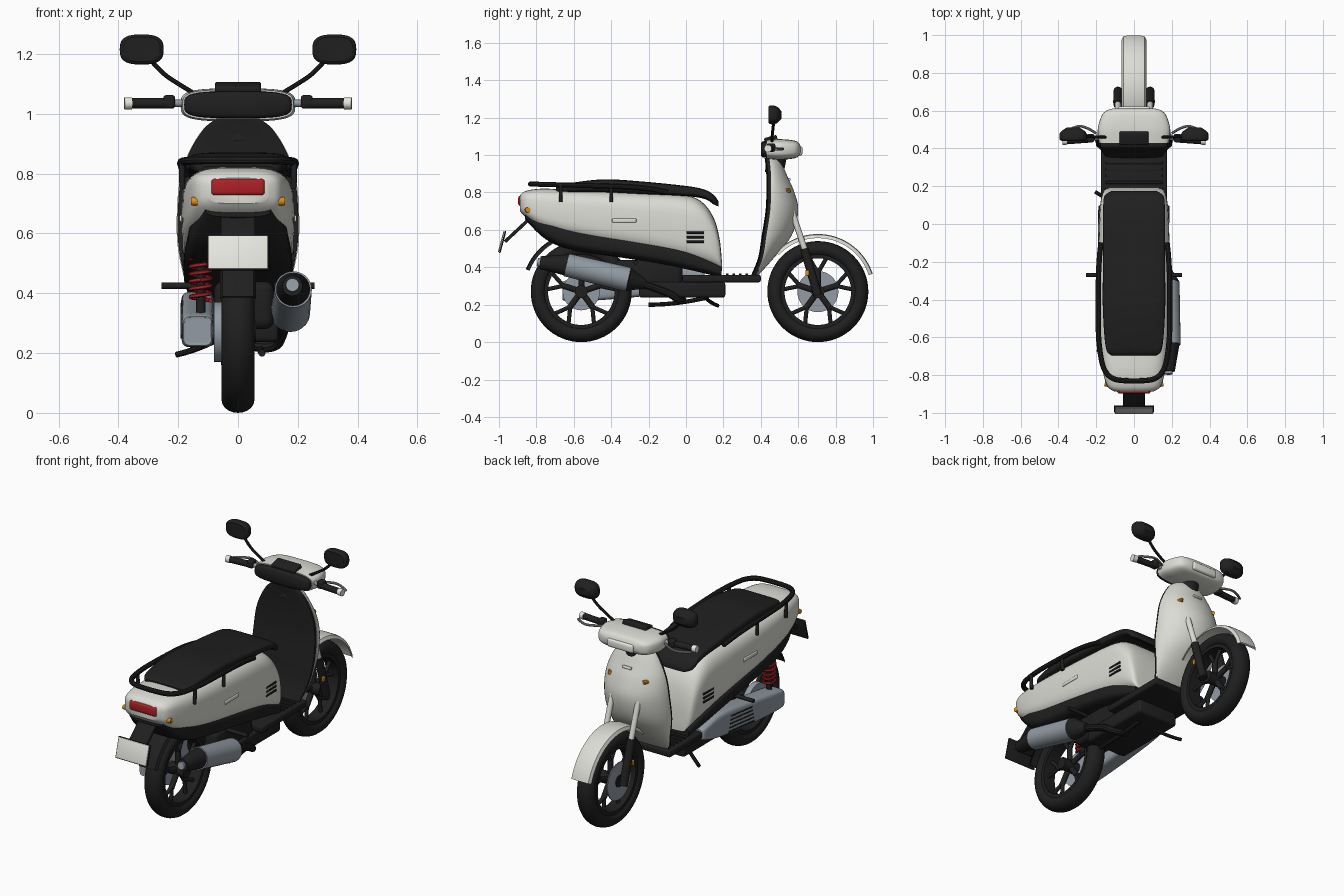
import bpy
import bmesh
from math import sin, cos, pi, radians, copysign
from mathutils import Vector, Matrix

default_cube = bpy.data.objects.get("Cube")
if default_cube:
    bpy.data.objects.remove(default_cube)


def material(name, color, roughness=0.5):
    mat = bpy.data.materials.new(name)
    mat.use_nodes = True
    mat.diffuse_color = (*color, 1)
    shader = mat.node_tree.nodes["Principled BSDF"]
    shader.inputs["Base Color"].default_value = (*color, 1)
    shader.inputs["Roughness"].default_value = roughness
    return mat


CREAM = material("cream paint", (0.72, 0.72, 0.67))
BLACK = material("black plastic", (0.014, 0.014, 0.014))
SILVER = material("silver metal", (0.29, 0.33, 0.37))
RED = material("red", (0.42, 0.015, 0.02))
AMBER = material("amber lens", (0.75, 0.27, 0.01))
WHITE = material("white plate", (0.8, 0.8, 0.75))
parts = []


def add(name, mesh, mat):
    mesh.materials.clear()
    mesh.materials.append(mat)
    obj = bpy.data.objects.new(name, mesh)
    bpy.context.collection.objects.link(obj)
    parts.append(obj)
    return obj


def from_bmesh(name, bm, mat):
    bmesh.ops.recalc_face_normals(bm, faces=bm.faces)
    mesh = bpy.data.meshes.new(name)
    bm.to_mesh(mesh)
    bm.free()
    return add(name, mesh, mat)


def box(name, center, size, mat, bevel=0.005, tilt=0):
    """Rounded block, tilted about x by degrees."""
    bm = bmesh.new()
    bmesh.ops.create_cube(bm, size=1, matrix=Matrix.Diagonal((*size, 1)))
    if bevel:
        bmesh.ops.bevel(bm, geom=bm.edges[:], offset=bevel, segments=3, profile=0.5, affect='EDGES')
    bm.transform(Matrix.Translation(center) @ Matrix.Rotation(radians(tilt), 4, 'X'))
    return from_bmesh(name, bm, mat)


def rod(name, a, b, r1, mat, r2=None):
    """Cylinder or cone between two points."""
    a, b = Vector(a), Vector(b)
    axis = b - a
    bm = bmesh.new()
    turn = axis.to_track_quat('Z', 'Y').to_matrix().to_4x4()
    bmesh.ops.create_cone(bm, cap_ends=True, segments=28, radius1=r1, radius2=r1 if r2 is None else r2,
                          depth=axis.length, matrix=Matrix.Translation((a + b) / 2) @ turn)
    return from_bmesh(name, bm, mat)


def tube(name, points, radius, mat, kind='NURBS', closed=False):
    """Bent round bar along a path."""
    curve = bpy.data.curves.new(name, 'CURVE')
    curve.dimensions = '3D'
    curve.bevel_depth, curve.bevel_resolution, curve.use_fill_caps = radius, 3, True
    spline = curve.splines.new(kind)
    spline.points.add(len(points) - 1)
    for target, p in zip(spline.points, points):
        target.co = (*p, 1)
    spline.use_cyclic_u = closed
    if kind == 'NURBS':
        spline.order_u, spline.use_endpoint_u, spline.resolution_u = 3, True, 8
    temp = bpy.data.objects.new(name, curve)
    mesh = bpy.data.meshes.new_from_object(temp)
    bpy.data.objects.remove(temp)
    return add(name, mesh, mat)


def loft(name, rings, mat, closed=False):
    bm = bmesh.new()
    rows = [[bm.verts.new(p) for p in ring] for ring in rings]
    n = len(rows[0])
    for a, b in zip(rows, rows[1:]):
        for i in range(n):
            bm.faces.new((a[i], a[(i + 1) % n], b[(i + 1) % n], b[i]))
    bm.faces.new(rows[0])
    bm.faces.new(rows[-1])
    return from_bmesh(name, bm, mat)


def refine(rows, steps=5):
    """Smoothly resample a list of cross-section sizes."""
    rows = [Vector(r) for r in rows]
    out = []
    for i in range(len(rows) - 1):
        p, a, b, q = rows[max(i - 1, 0)], rows[i], rows[i + 1], rows[min(i + 2, len(rows) - 1)]
        for k in range(steps):
            t = k / steps
            out.append(0.5 * (2 * a + (b - p) * t + (2 * p - 5 * a + 4 * b - q) * t**2
                              + (3 * a - p - 3 * b + q) * t**3))
    return out + [rows[-1]]


def hull(name, stations, mat, power=0.55, x=0, n=40):
    """Rounded body from (y, bottom, top, half width) stations."""
    def bend(v):
        return copysign(abs(v) ** power, v)
    rings = [[(x + w * bend(cos(2 * pi * i / n)), y, (lo + hi) / 2 + (hi - lo) / 2 * bend(sin(2 * pi * i / n)))
              for i in range(n)] for y, lo, hi, w in refine(stations)]
    return loft(name, rings, mat)


def fender(name, center_y, radius, start, end, w, mat):
    """Arched strip around a wheel."""
    section = [(-w, -.022), (-w * .85, -.004), (-w * .5, 0), (w * .5, 0), (w * .85, -.004), (w, -.022),
               (w * .8, -.012), (-w * .8, -.012)]
    rings = []
    for i in range(33):
        a = radians(start + (end - start) * i / 32)
        rings.append([(x, center_y + (radius + d) * cos(a), HUB + (radius + d) * sin(a)) for x, d in section])
    return loft(name, rings, mat)


# Wheels: tyre, rim, hub and forked spokes
HUB, REAR, FRONT = 0.27, -0.56, 0.705


def ring_band(name, y, profile, mat):
    rings = [[(x, y + r * cos(a), HUB + r * sin(a)) for x, r in profile]
             for a in (2 * pi * i / 64 for i in range(65))]
    return loft(name, rings, mat)


for label, y in (("rear", REAR), ("front", FRONT)):
    tyre = [(.055 * cos(t), .227 + .043 * sin(t)) for t in (2 * pi * i / 20 for i in range(20))]
    ring_band(label + "_tyre", y, tyre, BLACK)
    ring_band(label + "_rim", y, [(-.04, .178), (.04, .178), (.04, .2), (-.04, .2)], BLACK)
    rod(label + "_hub", (-.06, y, HUB), (.06, y, HUB), .035, BLACK)
    for i in range(5):
        a = 2 * pi * i / 5 + pi / 2

        def at(r, b):
            return (0, y + r * cos(b), HUB + r * sin(b))
        rod(label + "_spoke", at(.02, a), at(.11, a), .016, BLACK)
        for s in (-1, 1):
            rod(label + "_spoke_branch", at(.1, a), at(.185, a + s * .25), .011, BLACK)
rod("front_brake_disc", (-.056, FRONT, HUB), (-.05, FRONT, HUB), .11, SILVER)
rod("rear_drum", (-.08, REAR, HUB), (-.045, REAR, HUB), .1, SILVER)

# Main body, underbody and seat
hull("body_shell", [(-.888, .70, .785, .10), (-.86, .67, .807, .14), (-.78, .61, .82, .165), (-.65, .565, .817, .182),
                    (-.45, .52, .81, .19), (-.2, .475, .80, .19), (0, .43, .785, .185), (.09, .41, .745, .18),
                    (.15, .395, .66, .17), (.18, .385, .55, .155), (.192, .38, .43, .13)], CREAM)
hull("underbody", [(-.86, .655, .72, .11), (-.75, .55, .68, .155), (-.6, .49, .62, .172), (-.3, .445, .56, .182),
                   (0, .39, .5, .178), (.19, .345, .41, .15)], BLACK)
hull("seat", [(-.695, .80, .825, .12), (-.65, .80, .845, .15), (-.45, .80, .87, .165), (-.25, .79, .86, .165),
              (0, .78, .835, .165), (.1, .765, .815, .163), (.15, .735, .785, .155), (.175, .725, .75, .12)], BLACK, .45)

# Grab rail with its posts
rail = [(.175, -.1, .80), (.188, -.2, .825), (.19, -.45, .835), (.188, -.65, .84), (.15, -.82, .845)]
tube("grab_rail", rail + [(0, -.835, .845)] + [(-x, y, z) for x, y, z in reversed(rail)], .014, BLACK)

for s in (-1, 1):
    for y in (-.67, -.4):
        rod("rail_post", (s * .186, y, .75), (s * .188, y, .84), .01, BLACK)
    box("side_handle", (s * .19, -.33, .65), (.012, .13, .022), CREAM, .005)
    for k in range(3):
        box("side_vent", (s * .179, .05, .537 + k * .024), (.016, .095, .012), BLACK, .003)
    rod("rear_indicator", (s * .10, -.855, .707), (s * .155, -.845, .707), .014, AMBER)
    rod("foot_peg", (s * .12, -.27, .425), (s * .255, -.27, .425), .011, BLACK)
    # Fork legs
    rod("fork_upper", (s * .085, .56, .72), (s * .085, .64, .48), .016, CREAM)
    rod("fork_lower", (s * .085, .632, .50), (s * .085, FRONT, HUB - .02), .023, BLACK)
    # Handlebar, grip, lever and mirror
    rod("handlebar", (s * .16, .46, 1.035), (s * .24, .45, 1.035), .012, SILVER)
    rod("grip", (s * .22, .45, 1.035), (s * .355, .44, 1.035), .018, BLACK)
    rod("bar_end", (s * .355, .44, 1.035), (s * .38, .438, 1.035), .02, WHITE)
    box("switch_block", (s * .23, .455, 1.04), (.04, .045, .045), BLACK, .01)
    tube("brake_lever", [(s * .2, .48, 1.035), (s * .26, .52, 1.035), (s * .32, .515, 1.03), (s * .37, .48, 1.03)],
         .007, SILVER)
    tube("mirror_stem", [(s * .15, .46, 1.07), (s * .2, .46, 1.10), (s * .26, .465, 1.14), (s * .3, .47, 1.19)],
         .008, BLACK)
    hull("mirror", [(.44, 1.175, 1.257, .062), (.452, 1.165, 1.265, .073), (.485, 1.17, 1.26, .068),
                    (.51, 1.195, 1.235, .035)], BLACK, .7, s * .322)
    tube("front_indicator", [(s * .125, .525, .81), (s * .11, .555, .81)], .012, AMBER, 'POLY')
    box("fork_reflector", (s * .105, .648, .37), (.012, .02, .03), AMBER, .004)

# Leg shield: bulging front skin over a dark inner panel
shield = refine([(.35, .345, .38, .15), (.45, .385, .47, .18), (.57, .405, .565, .203), (.7, .425, .6, .203),
                 (.8, .43, .58, .19), (.88, .43, .545, .16), (.95, .425, .515, .115), (.985, .42, .49, .07)])
skin, panel = [], []
for z, back, front, w in shield:
    edge = back + .025
    arc = [-pi / 2 + pi * i / 24 for i in range(25)]
    skin.append([(w * sin(t), edge + max(front - edge, .005) * max(cos(t), 0) ** 1.2, z) for t in arc])
    panel.append([(w * .985 * sin(t), back + .03 * (1 - max(cos(t), 0)) * .3, z) for t in arc]
                 + [(w * .985, edge + .004, z), (-w * .985, edge + .004, z)])
loft("leg_shield", skin, CREAM)
loft("inner_panel", panel, BLACK)
box("front_badge_plate", (0, .553, .87), (.06, .012, .016), WHITE, .004, 20)

# Steering head, headset, display and headlight
rod("steering_neck", (0, .47, .9), (0, .49, 1.0), .05, BLACK)
hull("headset", [(.43, .98, 1.08, .185), (.5, .975, 1.085, .192), (.565, .98, 1.08, .175), (.598, .99, 1.07, .15),
                 (.612, 1.01, 1.05, .11)], CREAM)
hull("dash_panel", [(.4, 1.0, 1.06, .165), (.41, .988, 1.073, .178), (.44, .985, 1.075, .18)], BLACK)
box("display", (0, .455, 1.08), (.155, .07, .04), BLACK, .008, 15)
box("headlight", (0, .608, 1.022), (.17, .03, .05), WHITE, .013)

# Floorboard, battery case and stand
box("floorboard", (0, .19, .34), (.35, .42, .04), BLACK, .01)
for k in range(4):
    box("floor_rib", (0, .22 + k * .035, .362), (.3, .014, .008), BLACK, .002)
box("lower_case", (0, -.02, .28), (.27, .46, .085), BLACK, .015)
box("engine_block", (.02, -.2, .36), (.2, .36, .16), BLACK, .03)
tube("centre_stand", [(.06, .12, .24), (.08, -.05, .2), (.08, -.2, .2)], .012, BLACK)
tube("side_stand", [(-.08, .1, .24), (-.14, .13, .21), (-.205, .17, .195)], .01, BLACK)

# Silver drive cover with slots
hull("drive_cover", [(-.66, .235, .315, .04), (-.64, .22, .33, .052), (-.45, .225, .36, .055), (-.1, .26, .405, .055),
                     (.07, .30, .385, .055), (.1, .315, .37, .04)], SILVER, .4, -.135)
for k in range(5):
    box("cover_slot", (-.188, -.25, .265 + k * .022), (.008, .24 - k * .01, .008), BLACK, .002, 6)

# Coil spring shock absorber
tube("shock_spring", [(-.125 + .033 * cos(t * pi / 6), -.6 + .033 * sin(t * pi / 6), .375 + t * .0021)
                      for t in range(73)], .007, RED, 'POLY')
rod("shock_rod", (-.125, -.6, .32), (-.125, -.6, .58), .016, BLACK)

# Exhaust
rod("muffler", (.185, -.64, .413), (.175, -.31, .335), .062, SILVER, .066)
rod("muffler_tail", (.182, -.78, .425), (.184, -.63, .411), .034, BLACK, .058)
rod("muffler_outlet", (.182, -.795, .428), (.182, -.77, .424), .022, SILVER)
rod("muffler_nose", (.175, -.315, .336), (.16, -.22, .31), .066, BLACK, .025)
tube("exhaust_pipe", [(.16, -.23, .31), (.15, -.1, .27), (.12, -.02, .21), (.04, -.02, .23)], .02, BLACK)

# Mudguards, tail light and number plate
fender("front_fender", FRONT, .308, 18, 137, .065, CREAM)
fender("rear_mudguard", REAR, .32, 70, 158, .06, BLACK)
box("tail_light", (0, -.882, .755), (.18, .03, .056), RED, .012)
box("plate_bracket", (0, -.895, .605), (.115, .2, .018), BLACK, .004, 43)
box("plate_backing", (0, -.98, .535), (.21, .008, .122), BLACK, .002, -15)
box("number_plate", (0, -.988, .537), (.2, .006, .115), WHITE, .002, -15)

# Smooth shading with sharp edges kept
bpy.ops.object.select_all(action='DESELECT')
for obj in parts:
    obj.select_set(True)
bpy.context.view_layer.objects.active = parts[0]
bpy.ops.object.shade_smooth_by_angle(angle=radians(35))
